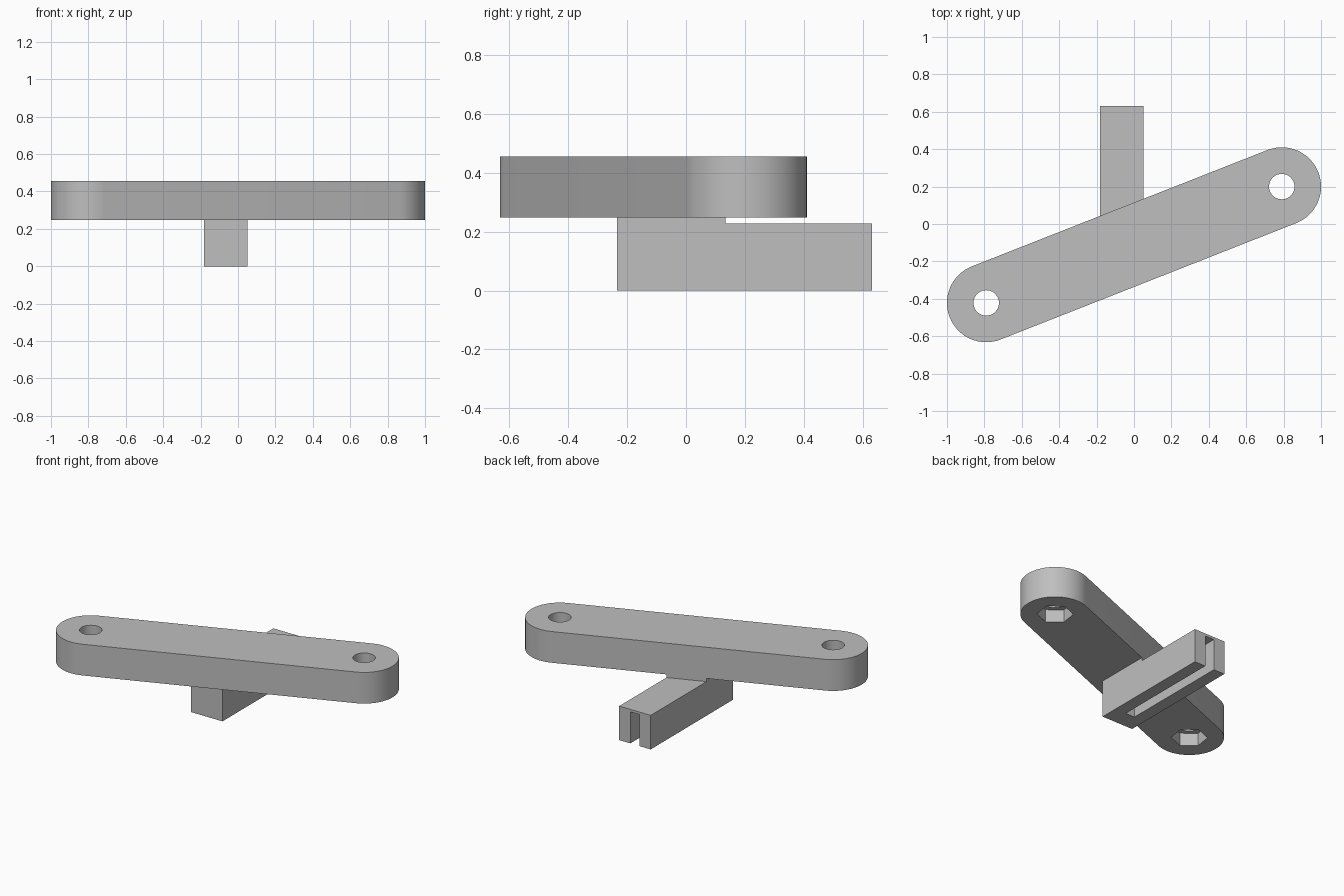
import bpy, bmesh, math
from mathutils import Vector, Matrix

cube = bpy.data.objects.get("Cube")
if cube:
    bpy.data.objects.remove(cube, do_unlink=True)

grey = bpy.data.materials.new("light_grey")
grey.use_nodes = True
grey.diffuse_color = (0.52, 0.52, 0.52, 1)
grey.node_tree.nodes["Principled BSDF"].inputs["Base Color"].default_value = (0.52, 0.52, 0.52, 1)

RADIUS = 0.21
BAR_BOTTOM, BAR_TOP = 0.248, 0.456
ENDS = [Vector((-0.79, -0.422)), Vector((0.79, 0.2))]
AXIS = ENDS[1] - ENDS[0]
ANGLE = math.atan2(AXIS.y, AXIS.x)
MIDDLE = (ENDS[0] + ENDS[1]) / 2


def prism(name, outline, z0, z1):
    """Extrude a flat outline from z0 up to z1."""
    bm = bmesh.new()
    base = bm.faces.new([bm.verts.new((p[0], p[1], z0)) for p in outline])
    top = bmesh.ops.extrude_face_region(bm, geom=[base])["geom"]
    bmesh.ops.translate(bm, vec=(0, 0, z1 - z0),
                        verts=[v for v in top if isinstance(v, bmesh.types.BMVert)])
    bmesh.ops.recalc_face_normals(bm, faces=bm.faces)
    mesh = bpy.data.meshes.new(name)
    bm.to_mesh(mesh)
    bm.free()
    mesh.materials.append(grey)
    obj = bpy.data.objects.new(name, mesh)
    bpy.context.collection.objects.link(obj)
    return obj


def arc(centre, radius, start, sweep, steps, closed=False):
    count = steps if closed else steps + 1
    return [(centre[0] + radius * math.cos(start + sweep * i / steps),
             centre[1] + radius * math.sin(start + sweep * i / steps)) for i in range(count)]


def box(x0, x1, y0, y1):
    return [(x0, y0), (x1, y0), (x1, y1), (x0, y1)]


def cut(target, cutter):
    """Subtract the cutter, then discard it."""
    cutter.hide_render = True
    mod = target.modifiers.new("cut", 'BOOLEAN')
    mod.operation = 'DIFFERENCE'
    mod.solver = 'EXACT'
    mod.object = cutter
    bpy.context.view_layer.objects.active = target
    bpy.ops.object.modifier_apply(modifier=mod.name)
    bpy.data.objects.remove(cutter, do_unlink=True)


# Round-ended bar
outline = (arc(ENDS[1], RADIUS, ANGLE - math.pi / 2, math.pi, 32)
           + arc(ENDS[0], RADIUS, ANGLE + math.pi / 2, math.pi, 32))
bar = prism("bar", outline, BAR_BOTTOM, BAR_TOP)

# Bolt holes with hexagonal nut pockets underneath
for end in ENDS:
    cut(bar, prism("bolt_hole", arc(end, 0.068, 0, math.tau, 40, True), 0.1, 0.6))
    cut(bar, prism("nut_pocket", arc(end, 0.11, ANGLE, math.tau, 6, True), 0.1, BAR_BOTTOM + 0.085))

# Foot block, stepped down where it leaves the bar
foot = prism("foot", box(-0.182, 0.05, -0.235, 0.632), 0, BAR_BOTTOM)
turn = Matrix.Rotation(ANGLE, 2)
step = [MIDDLE + turn @ Vector(p) for p in box(-1, 1, RADIUS, 1.5)]
cut(foot, prism("step", step, 0.227, 0.4))

# Slot open to the underside and the back end
cut(foot, prism("slot", box(-0.1, -0.032, -0.115, 0.8), -0.1, 0.21))

# Smooth the round walls, keep the edges sharp
bpy.ops.object.select_all(action='DESELECT')
bar.select_set(True)
bpy.context.view_layer.objects.active = bar
bpy.ops.object.shade_smooth_by_angle(angle=math.radians(30))
